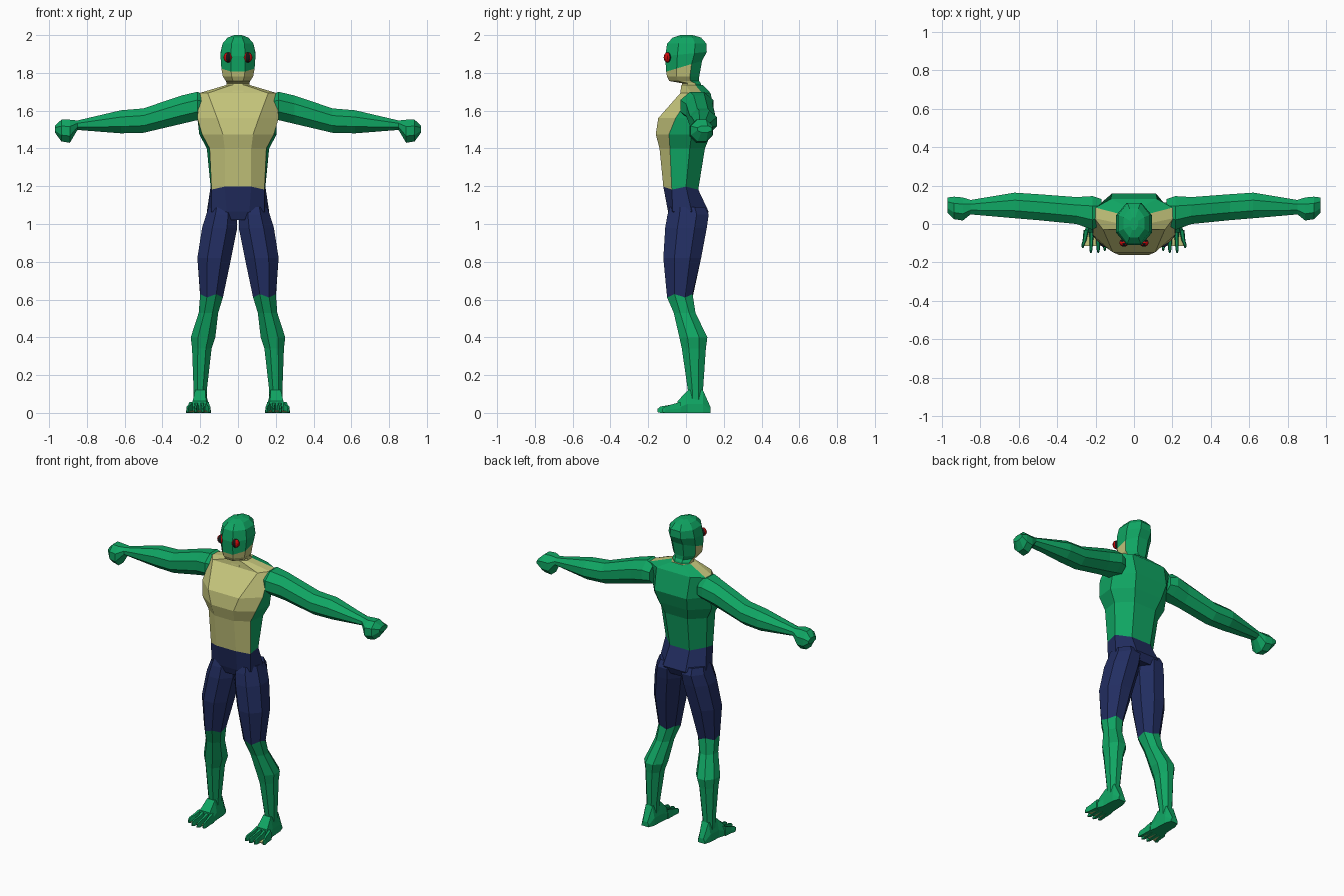
import bpy, bmesh, math
from mathutils import Vector

if "Cube" in bpy.data.objects:
    bpy.data.objects.remove(bpy.data.objects["Cube"])


def material(name, rgb):
    m = bpy.data.materials.new(name)
    m.diffuse_color = (*rgb, 1)
    m.use_nodes = True
    m.node_tree.nodes["Principled BSDF"].inputs["Base Color"].default_value = m.diffuse_color
    return m


GREEN, TAN, NAVY, RED, BLACK = range(5)
MATS = [material("green skin", (0.005, 0.38, 0.125)),
        material("tan belly", (0.56, 0.56, 0.20)),
        material("navy trousers", (0.016, 0.027, 0.12)),
        material("red eye", (0.60, 0.003, 0.003)),
        material("black pupil", (0.008, 0.008, 0.008))]


def finish(name, bm):
    bmesh.ops.recalc_face_normals(bm, faces=bm.faces)
    mesh = bpy.data.meshes.new(name)
    bm.to_mesh(mesh)
    bm.free()
    for m in MATS:
        mesh.materials.append(m)
    ob = bpy.data.objects.new(name, mesh)
    bpy.context.collection.objects.link(ob)
    return ob


def loft(name, rings, colour=lambda i, j, c: GREEN, side=1):
    """Skin rings of points; colour(ring, segment, centre) picks the material."""
    bm = bmesh.new()
    loops = [[bm.verts.new((p[0] * side, p[1], p[2])) for p in r] for r in rings]
    n = len(rings[0])
    for i in range(len(loops) - 1):
        a, b = loops[i], loops[i + 1]
        for j in range(n):
            k = (j + 1) % n
            f = bm.faces.new((a[j], a[k], b[k], b[j]))
            f.material_index = colour(i, j, f.calc_center_median())
    for i, lp in ((0, loops[0]), (len(loops) - 2, loops[-1])):
        f = bm.faces.new(lp)
        f.material_index = colour(i, 0, f.calc_center_median())
    return finish(name, bm)


def ngon(u0, u1, v0, v1, n=8):
    """Flat-sided polygon filling a rectangle."""
    k = 1 / math.cos(math.pi / n)
    pts = []
    for s in range(n):
        a = math.tau * (s + 0.5) / n
        pts.append(((u0 + u1) / 2 + (u1 - u0) / 2 * k * math.cos(a),
                    (v0 + v1) / 2 + (v1 - v0) / 2 * k * math.sin(a)))
    return pts


# Trunk: half sections given as front, side, flank and back points
def trunk_ring(z, jag, *half):
    pts = [(x, y, z + (jag if k % 2 else -jag)) for k, (x, y) in enumerate(half)]
    return pts + [(-x, y, h) for x, y, h in reversed(pts)]


trunk = [
    trunk_ring(1.02, 0, (.03, -.08), (.10, -.05), (.12, .03), (.06, .10)),
    trunk_ring(1.065, 0, (.06, -.095), (.14, -.07), (.165, .03), (.08, .12)),
    trunk_ring(1.19, -.008, (.07, -.12), (.14, -.075), (.145, .0), (.07, .065)),
    trunk_ring(1.40, 0, (.07, -.14), (.15, -.085), (.165, .02), (.08, .10)),
    trunk_ring(1.475, 0, (.08, -.16), (.19, -.09), (.205, .03), (.10, .13)),
    trunk_ring(1.56, 0, (.11, -.147), (.215, -.055), (.205, .05), (.115, .158)),
    trunk_ring(1.693, 0, (.16, -.03), (.205, .03), (.20, .085), (.12, .13)),
    trunk_ring(1.735, 0, (.035, -.025), (.065, .0), (.065, .05), (.04, .09)),
]


def trunk_colour(i, j, c):
    if i < 2:
        return NAVY
    front = j in (0, 6, 7) or (i == 6 and j in (1, 5))
    return TAN if front else GREEN


loft("torso", trunk, trunk_colour)

# Head and neck: z, half width, front y, back y, tilt
head = []
for z, w, y0, y1, tilt in [
        (1.70, .07, -.03, .09, 0), (1.745, .06, -.02, .078, 0),
        (1.757, .064, -.088, .07, 0), (1.78, .080, -.10, .07, 0),
        (1.838, .088, -.105, .085, .3), (1.90, .093, -.11, .11, .1),
        (1.955, .082, -.10, .108, 0), (1.987, .055, -.07, .08, 0),
        (2.0, .02, -.03, .035, 0)]:
    head.append([(x, y, z + tilt * y) for x, y in ngon(-w, w, y0, y1)])
loft("head", head, lambda i, j, c: TAN if i < 4 and c.y < .045 else GREEN)

# Leg: z, inner x, outer x, front y, back y, jagged hem
LEG = [(1.09, .01, .155, -.085, .10, 0), (1.05, .004, .168, -.098, .12, 0),
       (.98, .004, .19, -.11, .11, 0), (.82, .036, .215, -.12, .08, 0),
       (.62, .08, .20, -.10, .035, .009), (.53, .105, .208, -.065, .05, 0),
       (.40, .12, .25, -.035, .113, 0), (.34, .14, .243, -.022, .105, 0),
       (.12, .165, .235, .01, .09, 0), (.05, .165, .235, .01, .09, 0)]
leg = []
for z, x0, x1, y0, y1, jag in LEG:
    leg.append([(x, y, z + (jag if k % 2 else -jag))
                for k, (x, y) in enumerate(ngon(x0, x1, y0, y1))])

# Arm and fist: x, bottom z, top z, front y, back y
ARM = [(.17, 1.56, 1.68, .0, .13), (.215, 1.55, 1.70, -.03, .145),
       (.30, 1.53, 1.68, .0, .14), (.50, 1.483, 1.612, .02, .155),
       (.62, 1.48, 1.602, .03, .163), (.85, 1.498, 1.548, .05, .125),
       (.89, 1.43, 1.552, .018, .138), (.935, 1.437, 1.552, .025, .142),
       (.97, 1.485, 1.52, .06, .138)]
arm = []
for x, z0, z1, y0, y1 in ARM:
    n = 6 if x < 0 else 8
    arm.append([(x, y, z) for y, z in ngon(y0, y1, z0, z1, n)])


def box_ring(y, x0, x1, z0, z1):
    b = (x1 - x0) * .18
    return [(x0, y, z0), (x1, y, z0), (x1, y, z0 + (z1 - z0) * .4),
            (x1 - b, y, z1), (x0 + b, y, z1), (x0, y, z0 + (z1 - z0) * .4)]


foot = [box_ring(.13, .175, .225, 0, .03), box_ring(.09, .162, .238, 0, .12),
        box_ring(.01, .158, .242, 0, .12), box_ring(-.045, .15, .26, 0, .062)]
# Toes: root x, tip x, tip y
TOES = [(.163, .152, -.14), (.190, .186, -.15), (.220, .224, -.15), (.248, .266, -.125)]

for side, tag in ((1, "left"), (-1, "right")):
    loft(tag + "_leg", leg, lambda i, j, c: NAVY if i < 4 else GREEN, side)
    loft(tag + "_arm", arm, side=side)
    loft(tag + "_foot", foot, side=side)
    for k, (xr, xt, yt) in enumerate(TOES):
        xm = (xr + xt) / 2
        loft(f"{tag}_toe_{k + 1}",
             [box_ring(-.03, xr - .014, xr + .014, 0, .058),
              box_ring(-.085, xm - .010, xm + .010, 0, .042),
              box_ring(yt + .015, xt - .008, xt + .008, 0, .034),
              box_ring(yt, xt - .004, xt + .004, .004, .022)], side=side)
    # Tan webbing between the toes
    loft(tag + "_toe_web",
         [box_ring(-.03, .155, .255, .004, .013), box_ring(-.115, .155, .262, .004, .011)],
         lambda i, j, c: TAN, side)
    # Eye: red ball with a dark upright slit
    bm = bmesh.new()
    bmesh.ops.create_uvsphere(bm, u_segments=12, v_segments=8, radius=.027)
    for f in bm.faces:
        c = f.calc_center_median()
        f.material_index = BLACK if (abs(c.x) < .009 and c.y < 0) or c.y > .008 else RED
    bmesh.ops.scale(bm, vec=(.9, .75, 1), verts=bm.verts)
    bmesh.ops.translate(bm, vec=Vector((side * .052, -.098, 1.882)), verts=bm.verts)
    finish(tag + "_eye", bm)
